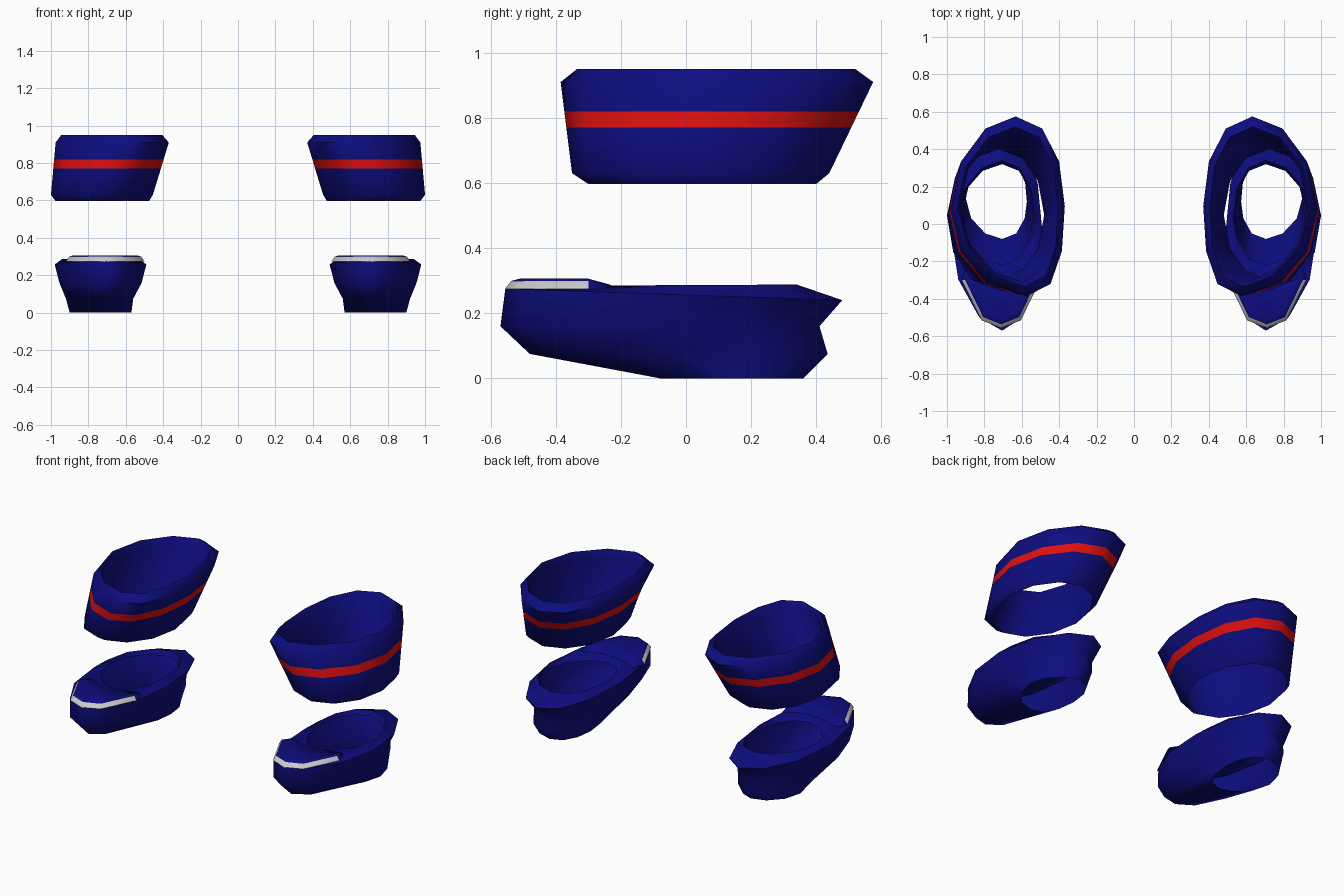
import bpy, bmesh
from math import sin, cos, pi, radians

if "Cube" in bpy.data.objects:
    bpy.data.objects.remove(bpy.data.objects["Cube"])

N = 12


def material(name, rgb):
    m = bpy.data.materials.new(name)
    m.diffuse_color = (*rgb, 1)
    m.use_nodes = True
    m.node_tree.nodes["Principled BSDF"].inputs["Base Color"].default_value = m.diffuse_color
    return m


NAVY = material("navy", (0.004, 0.004, 0.21))
RED = material("red", (0.75, 0.005, 0.005))
GREY = material("silver", (0.55, 0.55, 0.55))


def oval(x0, x1, y0, y1, z_front, z_back, front=0.0, back=0.0):
    """Twelve-sided ring in a plan box, tilted in z, its ends shifted sideways."""
    pts = []
    for i in range(N):
        a = 2 * pi * i / N
        c, s = cos(a), sin(a)
        pts.append(((x0 + x1) / 2 + (x1 - x0) / 2 * c + (back if s > 0 else front) * s * s,
                    (y0 + y1) / 2 + (y1 - y0) / 2 * s,
                    z_front + (z_back - z_front) * (s + 1) / 2))
    return pts


def mix(a, b, z):
    """Ring between two level rings at height z."""
    t = (z - a[0][2]) / (b[0][2] - a[0][2])
    return [tuple(p + (q - p) * t for p, q in zip(u, v)) for u, v in zip(a, b)]


def loft(name, rings, mats, accent=None, accent_y=9, closed=False, caps=False, side=1):
    """Bridge rings; strip number accent gets the second material where y < accent_y."""
    bm = bmesh.new()
    loops = [[bm.verts.new((x * side, y, z)) for x, y, z in r] for r in rings]
    n = len(loops[0])
    for k in range(len(loops) if closed else len(loops) - 1):
        a, b = loops[k], loops[(k + 1) % len(loops)]
        for i in range(n):
            j = (i + 1) % n
            f = bm.faces.new((a[i], a[j], b[j], b[i]))
            if k == accent and f.calc_center_median().y < accent_y:
                f.material_index = 1
    if caps:
        bm.faces.new(loops[0][::-1])
        bm.faces.new(loops[-1])
    if side < 0:
        bmesh.ops.reverse_faces(bm, faces=bm.faces)
    me = bpy.data.meshes.new(name)
    bm.to_mesh(me)
    bm.free()
    ob = bpy.data.objects.new(name, me)
    bpy.context.collection.objects.link(ob)
    for m in mats:
        me.materials.append(m)
    bpy.ops.object.select_all(action='DESELECT')
    ob.select_set(True)
    bpy.context.view_layer.objects.active = ob
    bpy.ops.object.shade_smooth_by_angle(angle=radians(62))
    return ob


# Cuff: flared tube turned inwards, with chamfered rim, stripe and inner wall
low = oval(.455, 1.0, -.35, .44, .63, .63, .01, -.02)
wide = oval(.37, .975, -.385, .575, .91, .91, -.10, -.04)
cuff = [oval(.475, .975, -.30, .40, .597, .597), low,
        mix(low, wide, .77), mix(low, wide, .82), wide,
        oval(.405, .945, -.335, .52, .95, .95, -.09, -.04),
        oval(.43, .93, -.31, .49, .91, .91, -.08, -.04),
        oval(.48, .98, -.315, .41, .61, .61)]

# Shoe shell: open sole, overhanging toe, pinched heel, sloping collar
K = (-.03, -.03)
shoe = [oval(.57, .90, -.08, .36, 0, 0, *K),
        oval(.56, .92, -.48, .435, .075, .075, *K),
        oval(.515, .955, -.57, .41, .16, .16, *K),
        oval(.49, .98, -.555, .48, .275, .24, *K),
        oval(.53, .94, -.27, .34, .285, .288, *K),
        oval(.54, .93, -.22, .32, .26, .26, *K)]

# Toe cap: sloping silver edge around a low raised top
half = [(0, -.557), (.105, -.515), (.21, -.30), (.19, -.22), (.06, -.26)]
plan = half + [(-x, y) for x, y in half[:0:-1]]


def cap_ring(s, z, z_end):
    return [(.71 + x * s, -.30 + (y + .30) * s, z if y < -.29 else z_end)
            for x, y in plan]


cap = [cap_ring(1.0, .274, .274), cap_ring(.92, .299, .284), cap_ring(.82, .306, .288)]

for label, side in (("right", 1), ("left", -1)):
    loft(label + "_cuff", cuff, (NAVY, RED), accent=2, closed=True, side=side)
    loft(label + "_shoe", shoe, (NAVY,), side=side)
    loft(label + "_toe_cap", cap, (NAVY, GREY), accent=0, accent_y=-.3, caps=True, side=side)
